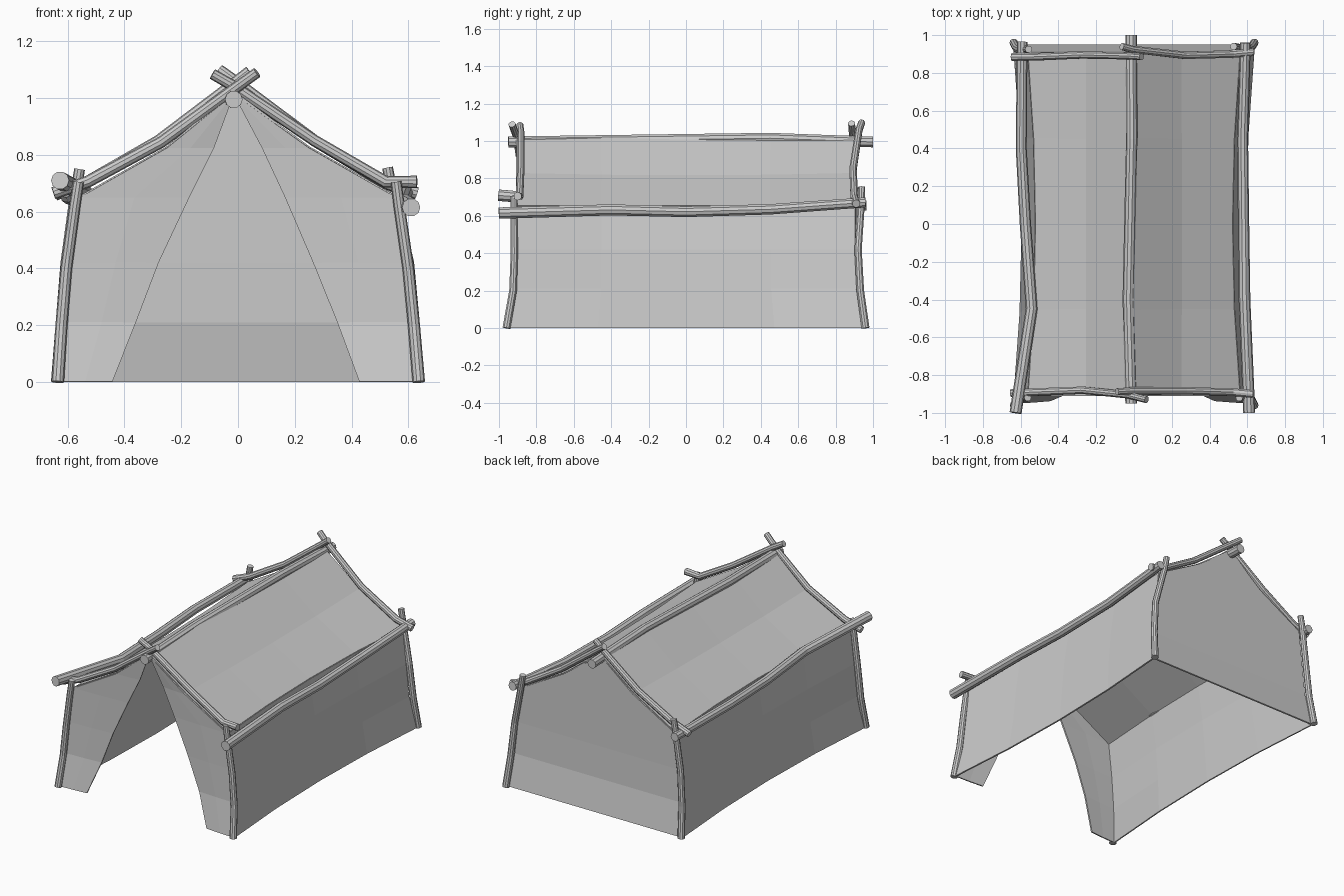
import bpy, bmesh
from math import sin, cos, pi
from mathutils import Vector

if "Cube" in bpy.data.objects:
    bpy.data.objects.remove(bpy.data.objects["Cube"])


def finish(name, bm, thick=0):
    bmesh.ops.recalc_face_normals(bm, faces=bm.faces)
    me = bpy.data.meshes.new(name)
    bm.to_mesh(me)
    bm.free()
    ob = bpy.data.objects.new(name, me)
    bpy.context.collection.objects.link(ob)
    if thick:
        mod = ob.modifiers.new("thickness", 'SOLIDIFY')
        mod.thickness, mod.offset = thick, 0
    return ob


def pole(name, pts, r0, r1, sides=10):
    """Crooked stick: rings swept along a few points, capped at both ends."""
    pts = [Vector(p) for p in pts]
    bm, rings, n = bmesh.new(), [], len(pts)
    for i, p in enumerate(pts):
        t = (pts[min(i + 1, n - 1)] - pts[max(i - 1, 0)]).normalized()
        ref = Vector((0, 1, 0)) if abs(t.y) < 0.7 else Vector((0, 0, 1))
        a = t.cross(ref).normalized()
        b = t.cross(a)
        r = r0 + (r1 - r0) * i / (n - 1)
        rings.append([bm.verts.new(p + r * (a * cos(2 * pi * k / sides) + b * sin(2 * pi * k / sides)))
                      for k in range(sides)])
    for u, v in zip(rings, rings[1:]):
        for k in range(sides):
            j = (k + 1) % sides
            bm.faces.new((u[k], u[j], v[j], v[k]))
    bm.faces.new(rings[0])
    bm.faces.new(rings[-1])
    return finish(name, bm)


def cloth(name, rows, thick=0.01):
    """Quad sheet through rows of points."""
    bm = bmesh.new()
    vs = [[bm.verts.new(p) for p in row] for row in rows]
    for u, v in zip(vs, vs[1:]):
        for i in range(len(u) - 1):
            bm.faces.new((u[i], u[i + 1], v[i + 1], v[i]))
    bmesh.ops.remove_doubles(bm, verts=bm.verts, dist=0.001)
    return finish(name, bm, thick)


# Corner posts
pole("front_left_post", [(-.635, -.96, 0), (-.622, -.925, .2), (-.605, -.918, .4), (-.575, -.92, .62), (-.562, -.92, .705)], .022, .019)
pole("front_right_post", [(.637, -.96, 0), (.62, -.925, .2), (.60, -.918, .4), (.568, -.92, .62), (.557, -.92, .705)], .022, .019)
pole("back_left_post", [(-.637, .96, 0), (-.622, .93, .2), (-.605, .92, .42), (-.57, .925, .68), (-.558, .925, .75)], .022, .019)
pole("back_right_post", [(.637, .96, 0), (.62, .932, .2), (.60, .92, .42), (.545, .937, .66), (.527, .94, .755)], .022, .019)

# Crossed gable rafters
pole("front_left_rafter", [(-.65, -.895, .665), (-.53, -.89, .705), (-.27, -.88, .845), (-.03, -.905, 1.02), (.067, -.93, 1.09)], .022, .019)
pole("front_right_rafter", [(.63, -.90, .705), (.52, -.89, .705), (.27, -.883, .85), (-.02, -.883, 1.045), (-.09, -.888, 1.085)], .022, .019)
pole("back_left_rafter", [(-.645, .885, .66), (-.53, .885, .705), (-.28, .895, .85), (-.03, .89, 1.04), (.04, .885, 1.095)], .022, .019)
pole("back_right_rafter", [(.63, .91, .665), (.52, .90, .70), (.27, .893, .85), (-.01, .925, 1.06), (-.065, .94, 1.10)], .022, .019)

# Ridge pole and eave poles
pole("ridge_pole", [(-.015, -.95, .995), (-.03, -.4, 1.003), (-.012, .45, 1.015), (-.015, 1, .995)], .031, .03)
pole("left_eave_pole", [(-.627, -1, .71), (-.542, -.45, .665), (-.575, 0, .65), (-.597, .4, .655), (-.592, .965, .655)], .032, .028)
pole("right_eave_pole", [(.61, -1, .615), (.585, -.4, .632), (.58, 0, .622), (.575, .45, .635), (.59, .96, .672)], .032, .028)

# Roof and side wall cloth: (x, z, mid-length pull inward, mid-length sag, half length)
profile = [(0, 1.02, 0, 0, .91), (.25, .825, 0, .012, .90), (.558, .65, .04, 0, .905),
           (.583, .42, .03, 0, .905), (.602, .21, .03, 0, .91), (.635, 0, .045, 0, .945)]
for side, label in ((-1, "left"), (1, "right")):
    rows = []
    for x, z, pull, sag, half in profile:
        rows.append([(side * (x - pull * (1 - t * t)) - .015 * (x == 0), t * half, z - sag * (1 - t * t))
                     for t in (-1, -.5, 0, .5, 1)])
    cloth(label + "_roof_cloth", rows[:3])
    cloth(label + "_wall_cloth", rows[2:])

# Gable outline: (z, half width, distance from centre, left and right opening edges)
gable = [(0, .635, .945, .443, .428), (.21, .602, .91, .36, .35), (.42, .583, .905, .28, .265),
         (.65, .558, .905, .172, .166), (.825, .25, .905, .085, .085), (1.015, 0, .905, 0, 0)]

# Closed back wall
cloth("back_wall_cloth", [[(x * w - .015 * (w == 0), y, z) for x in (-1, 0, 1)] for z, w, y, _, _ in gable])

# Front flaps parted into a triangular doorway
for side, label, col in ((-1, "left", 3), (1, "right", 4)):
    rows = []
    for g in gable:
        z, w, y, e = g[0], g[1], g[2], g[col]
        off = -.015 * (w == 0)
        rows.append([(side * x + off, -y + d, z) for x, d in ((e, .012), ((e + w) / 2, .004), (w, 0))])
    cloth(label + "_front_flap", rows)
